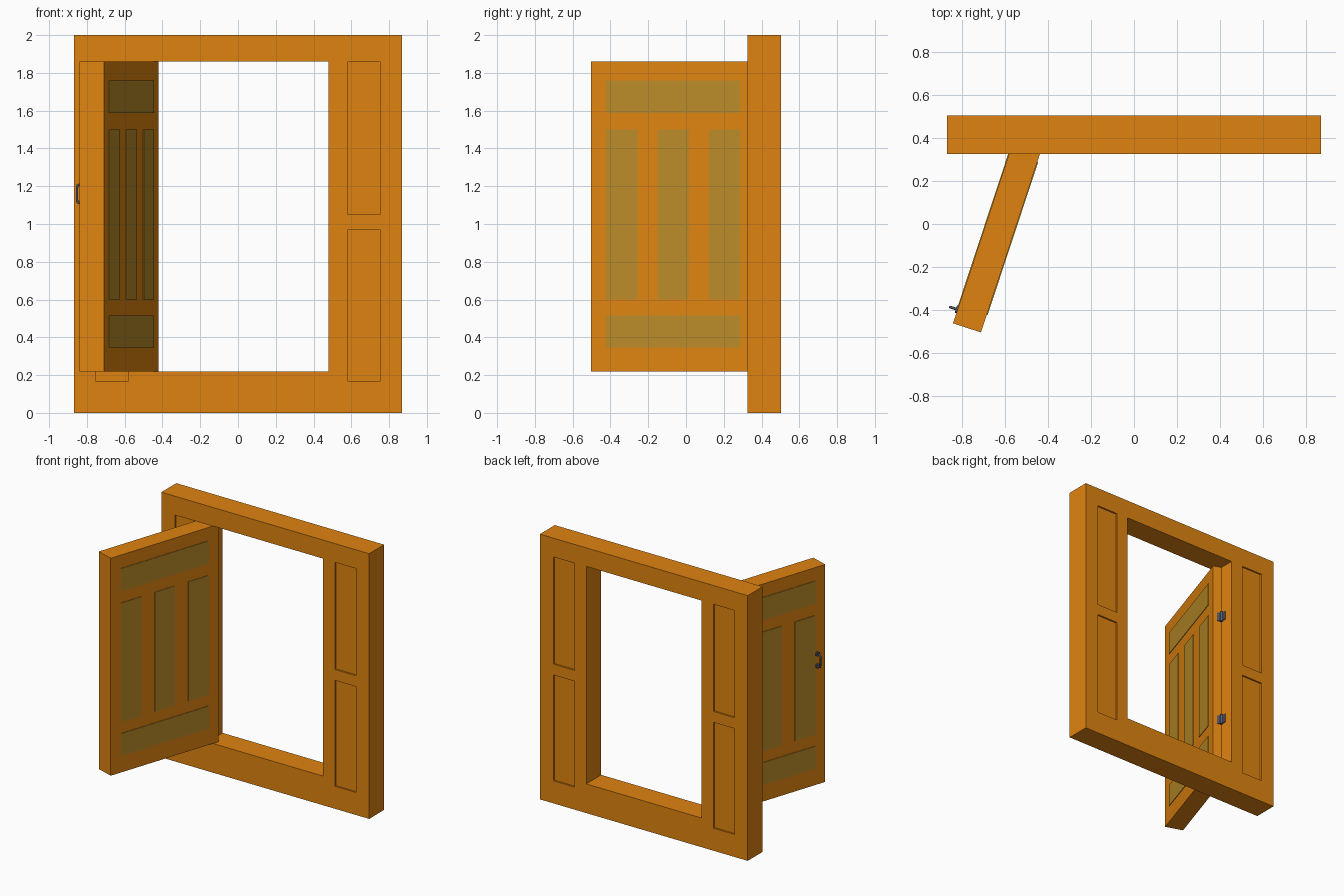
import bpy, math
from mathutils import Matrix, Vector

if "Cube" in bpy.data.objects:
    bpy.data.objects.remove(bpy.data.objects["Cube"])


def material(name, rgb):
    m = bpy.data.materials.new(name)
    m.diffuse_color = (*rgb, 1)
    m.use_nodes = True
    m.node_tree.nodes["Principled BSDF"].inputs["Base Color"].default_value = m.diffuse_color
    return m


WOOD = material("wood", (0.74, 0.23, 0.005))
PANEL = material("panel", (0.50, 0.265, 0.022))
METAL = material("metal", (0.09, 0.10, 0.14))

# Door space: x runs from free edge to hinge edge, y through the thickness
WIDTH, THICK = 0.92, 0.136
DOOR = Matrix.Translation((-0.71, -0.503, 0)) @ Matrix.Rotation(math.radians(71.7), 4, 'Z')


def finish(obj, name, mat, space):
    obj.name = name
    obj.data.materials.append(mat)
    obj.data.transform(space @ obj.matrix_basis)
    obj.matrix_basis = Matrix()
    return obj


def box(name, lo, hi, mat, space=Matrix()):
    lo, hi = Vector(lo), Vector(hi)
    bpy.ops.mesh.primitive_cube_add(size=1, location=(lo + hi) / 2)
    obj = bpy.context.object
    obj.scale = hi - lo
    bpy.context.view_layer.update()
    return finish(obj, name, mat, space)


def cylinder(name, centre, radius, depth, mat, space=Matrix(), rot=(0, 0, 0)):
    bpy.ops.mesh.primitive_cylinder_add(vertices=20, radius=radius, depth=depth,
                                        location=centre, rotation=rot)
    obj = finish(bpy.context.object, name, mat, space)
    bpy.ops.object.shade_smooth_by_angle(angle=math.radians(40))
    return obj


# Frame with doorway and shallow sunk panels on both faces
Y0, Y1, SINK = 0.325, 0.503, 0.012
frame = box("frame", (-0.867, Y0, 0), (0.867, Y1, 2), WOOD)
cutters = [box("opening_cutter", (-0.48, Y0 - 0.1, 0.22), (0.48, Y1 + 0.1, 1.86), WOOD)]
for side in (-1, 1):
    xa, xb = sorted((side * 0.58, side * 0.755))
    for za, zb in ((0.17, 0.968), (1.05, 1.858)):
        for ya, yb in ((Y0 - 0.1, Y0 + SINK), (Y1 - SINK, Y1 + 0.1)):
            cutters.append(box("panel_cutter", (xa, ya, za), (xb, yb, zb), WOOD))
for c in cutters:
    c.hide_render = True
    mod = frame.modifiers.new("cut", 'BOOLEAN')
    mod.operation, mod.solver, mod.object = 'DIFFERENCE', 'EXACT', c
    bpy.context.view_layer.objects.active = frame
    bpy.ops.object.modifier_apply(modifier=mod.name)
    bpy.data.objects.remove(c)

# Door leaf
box("door", (0, 0, 0.22), (WIDTH, THICK, 1.86), WOOD, DOOR)

# Door panels standing slightly proud of both faces
layout = [(0.086, 0.834, 0.345, 0.515), (0.086, 0.834, 1.588, 1.76)]
layout += [(c - 0.087, c + 0.087, 0.60, 1.50) for c in (0.173, 0.46, 0.747)]
for face, (ya, yb) in (("inner", (-0.004, 0.01)), ("outer", (THICK - 0.01, THICK + 0.004))):
    for xa, xb, za, zb in layout:
        box(f"{face}_door_panel", (xa, ya, za), (xb, yb, zb), PANEL, DOOR)

# Pull handle: bent bar and two round rosettes
HX, HZ, REACH = 0.067, 1.16, 0.036
curve = bpy.data.curves.new("handle_bar", 'CURVE')
curve.dimensions = '3D'
curve.bevel_depth, curve.bevel_resolution, curve.use_fill_caps = 0.0065, 2, True
half = [(0, 0.045), (REACH * 0.6, 0.048), (REACH * 0.9, 0.045), (REACH, 0.033)]
path = half + [(y, -z) for y, z in reversed(half)]
spline = curve.splines.new('POLY')
spline.points.add(len(path) - 1)
for p, (y, z) in zip(spline.points, path):
    p.co = (*(DOOR @ Vector((HX, THICK + y, HZ + z))), 1)
spline.use_smooth = True
curve.materials.append(METAL)
bpy.context.collection.objects.link(bpy.data.objects.new("handle_bar", curve))
for s in (-1, 1):
    cylinder("handle_rosette", (HX, THICK + 0.004, HZ + s * 0.045), 0.018, 0.008,
             METAL, DOOR, (math.pi / 2, 0, 0))

# Hinges where the door edge meets the jamb
for z in (0.61, 1.45):
    cylinder("hinge_pin", (-0.472, 0.402, z), 0.012, 0.075, METAL)
    box("hinge_jamb_leaf", (-0.482, 0.402, z - 0.033), (-0.475, 0.438, z + 0.033), METAL)
    box("hinge_door_leaf", (WIDTH - 0.002, 0.028, z - 0.033),
        (WIDTH + 0.005, 0.062, z + 0.033), METAL, DOOR)
